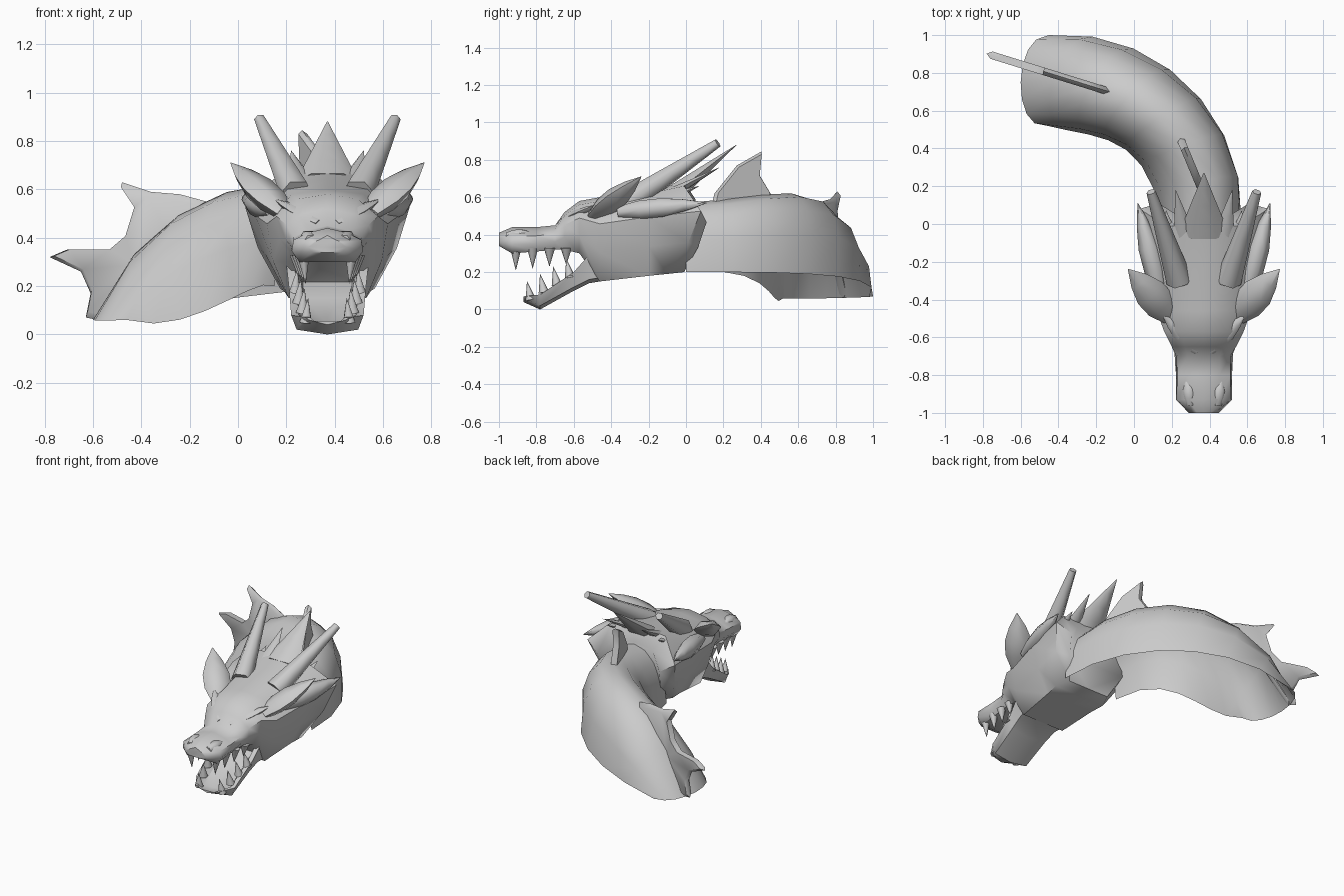
import bpy, bmesh, math
from mathutils import Vector

if "Cube" in bpy.data.objects:
    bpy.data.objects.remove(bpy.data.objects["Cube"])

head_centre = Vector((.37, 0, 0))
grey = (.6, .6, .6, 1)

stone = bpy.data.materials.new("light_grey")
stone.use_nodes = True
stone.diffuse_color = grey
stone.node_tree.nodes["Principled BSDF"].inputs["Base Color"].default_value = grey


def loft(name, rings, closed=True, crease=50):
    """Skin a list of equal rings; closed rings also get end caps."""
    bm = bmesh.new()
    rows = [[bm.verts.new(point) for point in ring] for ring in rings]
    count = len(rows[0])
    for near, far in zip(rows, rows[1:]):
        for i in range(count if closed else count - 1):
            j = (i + 1) % count
            bm.faces.new((near[i], near[j], far[j], far[i]))
    if closed:
        bm.faces.new(rows[0])
        bm.faces.new(rows[-1])
    bmesh.ops.recalc_face_normals(bm, faces=bm.faces)
    mesh = bpy.data.meshes.new(name)
    bm.to_mesh(mesh)
    bm.free()
    mesh.materials.append(stone)
    part = bpy.data.objects.new(name, mesh)
    bpy.context.collection.objects.link(part)
    bpy.ops.object.select_all(action='DESELECT')
    part.select_set(True)
    bpy.context.view_layer.objects.active = part
    bpy.ops.object.shade_smooth_by_angle(angle=math.radians(crease))


def mirrored(half):
    """Complete a half ring whose two ends lie on the centre line."""
    other_half = [(-x, y, z) for x, y, z in half[-2:0:-1]]
    return [head_centre + Vector(point) for point in half + other_half]


def bezier(start, pull_start, pull_end, end, t):
    ab, bc, cd = (Vector(p).lerp(Vector(q), t) for p, q in
                  ((start, pull_start), (pull_start, pull_end), (pull_end, end)))
    return ab.lerp(bc, t).lerp(bc.lerp(cd, t), t)


# Thickness rules along a spike, from base to tip
def cone(t):
    return 1.02 - t


def blunt(t):
    return 1 - .65 * t


def leaf(t):
    return math.sin(math.pi * (.2 + .79 * t))


def spike(name, base, tip, radius, profile, flat=1, sides=6, steps=4):
    """Tapered spike, placed relative to the head's centre line."""
    base, tip = Vector(base) + head_centre, Vector(tip) + head_centre
    side = (tip - base).cross(Vector((0, 0, 1))).normalized()
    up = side.cross(tip - base).normalized() * flat
    rings = []
    for step in range(steps + 1):
        t = step / steps
        centre, size = base.lerp(tip, t), radius * profile(t)
        turns = [math.tau * i / sides for i in range(sides)]
        rings.append([centre + (side * math.cos(a) + up * math.sin(a)) * size for a in turns])
    loft(name, rings, crease=65)


def pair(name, base, tip, *shape):
    for label, sign in (("left", 1), ("right", -1)):
        flip = Vector((sign, 1, 1))
        spike(label + "_" + name, flip * Vector(base), flip * Vector(tip), *shape)


def fin(name, outline, start, slope):
    """Thin plate with a bevelled rim, standing on a straight line in plan."""
    points = [Vector((x, start + slope * x, z)) for x, z in outline]
    middle = sum(points, Vector()) / len(points)
    across = Vector((-slope, 1, 0)).normalized() * .02
    rings = []
    for offset in (-1, 0, 1):
        scale = 1 - .08 * abs(offset)
        rings.append([middle.lerp(point, scale) + across * offset for point in points])
    loft(name, rings)


# Neck: an arch, open below, swept between two foot lines and a crown line
inner_foot = (.15, 0, .2), (.07, .5, .25), (-.2, .45, -.02), (-.46, .52, .06)
outer_foot = (.57, 0, .2), (.6, .6, .2), (.1, 1.05, .2), (-.45, 1, .07)
crown_line = (.37, 0, .57), (.45, .6, .6), (-.25, .8, .82), (-.6, .75, .06)
arches = []
neck_steps, arch_steps = 7, 8
for step in range(neck_steps + 1):
    inner, outer, crown = (bezier(*line, step / neck_steps)
                           for line in (inner_foot, outer_foot, crown_line))
    middle, reach = (inner + outer) / 2, (outer - inner) / 2
    arch = []
    for i in range(arch_steps + 1):
        angle = math.pi * i / arch_steps
        arch.append(middle + reach * math.cos(angle)
                    + (crown - middle) * max(math.sin(angle), 0) ** .8)
    arches.append(arch)
loft("neck", arches, closed=False, crease=60)


# Skull and snout, with the cheeks swept back and turned in at the rear
def skull_ring(y, top, bottom, width, sweep=0):
    cheek = bottom + .7 * (top - bottom)
    chin_width = min(width, .06 + .4 * width)
    return mirrored([
        (0, y, top + .01),
        (.6 * width, y, top - .01),
        (width, y + sweep, cheek),
        ((width + chin_width) / 2 + .02, y + sweep / 4, (cheek + bottom) / 2),
        (chin_width, y - sweep, bottom),
        (0, y - sweep, bottom)])


loft("skull", [
    skull_ring(-1, .4, .34, .06),
    skull_ring(-.93, .43, .3, .14),
    skull_ring(-.8, .43, .31, .14),
    skull_ring(-.7, .44, .32, .14),
    skull_ring(-.65, .51, .32, .17),
    skull_ring(-.57, .57, .3, .21),
    skull_ring(-.46, .59, .15, .25),
    skull_ring(-.2, .63, .18, .3),
    skull_ring(-.01, .67, .19, .34, sweep=.09),
    skull_ring(.05, .58, .2, .24, sweep=.06)])


# Lower jaw: a trough with raised rims
def jaw_ring(y, bottom, rim, width):
    floor = (bottom + rim) / 2
    return mirrored([
        (0, y, bottom),
        (.85 * width, y, bottom + .02),
        (width, y, rim),
        (.8 * width, y, rim),
        (.6 * width, y, floor),
        (0, y, floor)])


loft("lower_jaw", [
    jaw_ring(-.87, .04, .07, .09),
    jaw_ring(-.78, 0, .08, .15),
    jaw_ring(-.6, .1, .2, .16),
    jaw_ring(-.52, .14, .29, .17),
    jaw_ring(-.4, .16, .32, .2)])

# Horns, ears, cheek spikes and face ridges
pair("horn", (.13, -.3, .58), (.28, .17, .89), .07, blunt)
pair("ear", (.17, -.49, .5), (.4, -.24, .71), .09, leaf, .6)
pair("cheek_spike", (.23, -.36, .52), (.35, .11, .57), .06, leaf)
pair("brow", (.03, -.67, .46), (.22, -.48, .56), .045, leaf, .6)
pair("nostril", (.07, -.96, .39), (.09, -.8, .4), .04, leaf)

# Crest behind the skull
spike("middle_crest", (0, -.05, .63), (0, .27, .88), .13, cone, .4)
pair("inner_crest", (.1, -.08, .62), (.15, .18, .76), .06, cone, .5)
pair("outer_crest", (.18, -.08, .6), (.2, .07, .66), .05, cone, .6)

# Teeth: two rows on each side, following the jaw lines
for i in range(4):
    x, y = .1 + .01 * i, -.91 + .09 * i
    pair(f"upper_tooth_{i + 1}", (x, y, .33), (x - .01, y, .21 + .01 * i), .03, cone)
    x, y, z = .09 + .015 * i, -.83 + .07 * i, .05 + .04 * i
    pair(f"lower_tooth_{i + 1}", (x, y, z), (x - .01, y - .02, z + .1), .028, cone)

# Spine fins, rooted inside the neck
front_outline = ((.38, .52), (.37, .62), (.32, .77), (.265, .845),
                 (.27, .72), (.245, .62), (.245, .52))
fin("front_spine_fin", front_outline, start=1.04, slope=-2.4)
rear_outline = ((-.12, .5), (-.13, .55), (-.24, .58), (-.36, .59), (-.48, .63), (-.42, .54),
                (-.46, .41), (-.53, .35), (-.71, .35), (-.78, .32), (-.65, .26), (-.61, .17),
                (-.63, .07), (-.58, .06), (-.42, .28), (-.26, .4))
fin("rear_spine_fin", rear_outline, start=.66, slope=-.31)
